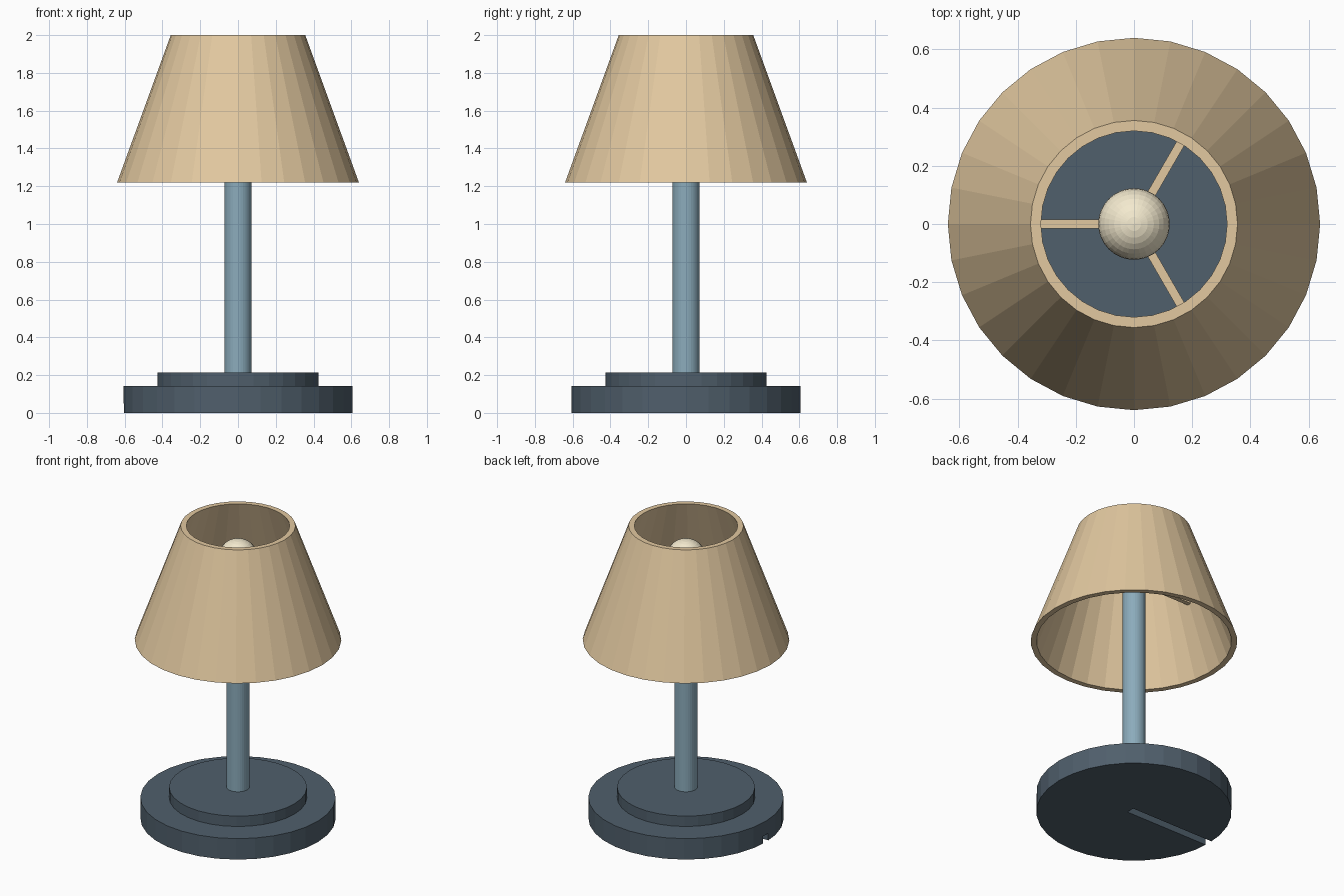
import bpy, bmesh
from math import sin, cos, pi
from mathutils import Matrix

if "Cube" in bpy.data.objects:
    bpy.data.objects.remove(bpy.data.objects["Cube"])

SIDES = 32


def material(name, rgb):
    m = bpy.data.materials.new(name)
    m.diffuse_color = (*rgb, 1)
    m.use_nodes = True
    m.node_tree.nodes["Principled BSDF"].inputs["Base Color"].default_value = m.diffuse_color
    return m


def finish(name, bm, mat):
    bmesh.ops.recalc_face_normals(bm, faces=bm.faces)
    mesh = bpy.data.meshes.new(name)
    bm.to_mesh(mesh)
    bm.free()
    obj = bpy.data.objects.new(name, mesh)
    bpy.context.collection.objects.link(obj)
    if mat:
        mesh.materials.append(mat)
    return obj


def lathe(name, profile, mat, closed=False):
    """Spin (radius, z) points about z; open profiles get flat caps."""
    bm = bmesh.new()
    rings = [[bm.verts.new((r * cos(2 * pi * i / SIDES), r * sin(2 * pi * i / SIDES), z))
              for i in range(SIDES)] for r, z in profile]
    pairs = list(zip(rings, rings[1:]))
    if closed:
        pairs.append((rings[-1], rings[0]))
    else:
        bm.faces.new(rings[0])
        bm.faces.new(rings[-1])
    for a, b in pairs:
        for i in range(SIDES):
            j = (i + 1) % SIDES
            bm.faces.new((a[i], a[j], b[j], b[i]))
    return finish(name, bm, mat)


def box(name, lo, hi, mat, angle=0):
    bm = bmesh.new()
    size = [h - l for l, h in zip(lo, hi)]
    mid = [(h + l) / 2 for l, h in zip(lo, hi)]
    bmesh.ops.create_cube(bm, size=1, matrix=Matrix.Rotation(angle, 4, 'Z')
                          @ Matrix.Translation(mid) @ Matrix.Diagonal((*size, 1)))
    return finish(name, bm, mat)


fabric = material("shade_fabric", (0.76, 0.58, 0.35))
steel = material("pole_steel", (0.26, 0.41, 0.50))
slate = material("base_slate", (0.08, 0.115, 0.15))
glass = material("bulb_glass", (0.90, 0.82, 0.62))

# Stepped base with a cable slot cut into the underside
base = lathe("base", [(0.605, 0), (0.605, 0.143), (0.427, 0.143), (0.427, 0.214)], slate)
cutter = box("cable_slot_cutter", (-0.75, -0.028, -0.1), (0.03, 0.028, 0.05), slate)
cutter.hide_render = True
mod = base.modifiers.new("cable_slot", 'BOOLEAN')
mod.operation = 'DIFFERENCE'
mod.solver = 'EXACT'
mod.object = cutter
bpy.context.view_layer.objects.active = base
bpy.ops.object.modifier_apply(modifier=mod.name)
bpy.data.objects.remove(cutter)

# Pole
lathe("pole", [(0.071, 0.2), (0.071, 1.69)], steel)

# Bulb
bm = bmesh.new()
bmesh.ops.create_uvsphere(bm, u_segments=32, v_segments=16, radius=0.123,
                          matrix=Matrix.Translation((0, 0, 1.78)))
finish("bulb", bm, glass)

# Hollow tapered shade
lathe("shade", [(0.64, 1.22), (0.356, 2.0), (0.32, 2.0), (0.604, 1.22)], fabric, closed=True)

# Three spokes joining the pole to the shade
for k in range(3):
    box(f"shade_spoke_{k + 1}", (0.05, -0.015, 1.65), (0.45, 0.015, 1.68), fabric,
        angle=pi / 3 + k * 2 * pi / 3)
